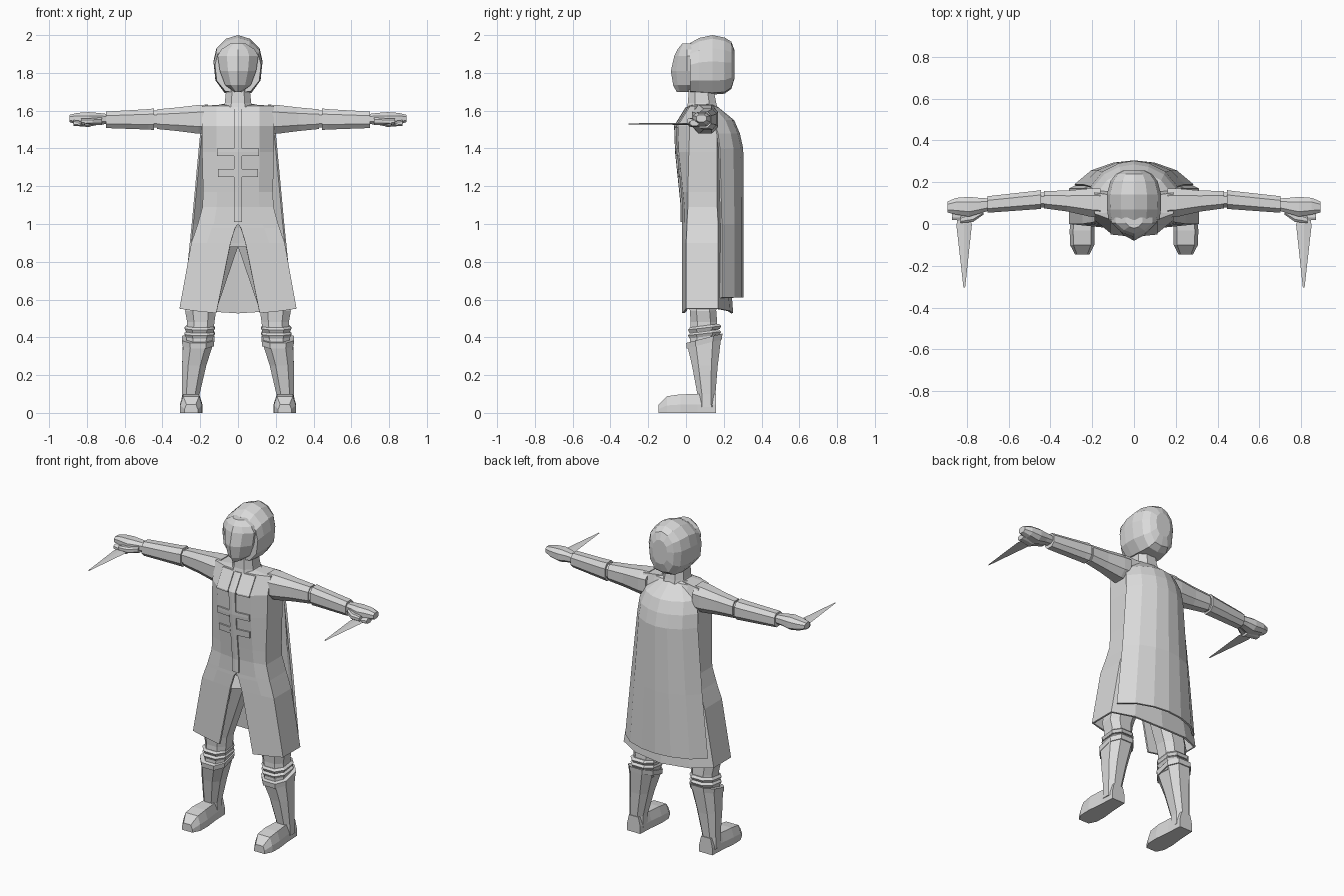
import bpy, bmesh
from mathutils import Vector

cube = bpy.data.objects.get("Cube")
if cube:
    bpy.data.objects.remove(cube, do_unlink=True)

grey = bpy.data.materials.new("light_grey")
grey.use_nodes = True
COLOUR = (0.7, 0.7, 0.7, 1)
grey.diffuse_color = COLOUR
grey.node_tree.nodes["Principled BSDF"].inputs["Base Color"].default_value = COLOUR


def loft(name, rings, closed=True, mirror=False, thick=0):
    """Skin a row of equal cross-sections; closed ones get end caps."""
    bm = bmesh.new()
    rows = [[bm.verts.new(p) for p in ring] for ring in rings]
    n = len(rows[0])
    for a, b in zip(rows, rows[1:]):
        for i in range(n if closed else n - 1):
            j = (i + 1) % n
            bm.faces.new((a[i], a[j], b[j], b[i]))
    if closed:
        bm.faces.new(rows[0])
        bm.faces.new(rows[-1])
    bmesh.ops.recalc_face_normals(bm, faces=bm.faces)
    mesh = bpy.data.meshes.new(name)
    bm.to_mesh(mesh)
    bm.free()
    mesh.materials.append(grey)
    obj = bpy.data.objects.new(name, mesh)
    bpy.context.collection.objects.link(obj)
    if mirror:
        obj.modifiers.new("mirror", 'MIRROR')
    if thick:
        solid = obj.modifiers.new("thickness", 'SOLIDIFY')
        solid.thickness = thick
        solid.offset = -1
    return obj


OCTAGON = [(1, -.5), (1, .5), (.5, 1), (-.5, 1), (-1, .5), (-1, -.5), (-.5, -1), (.5, -1)]


def level_ring(z, cx, cy, rx, ry, tilt=0):
    return [(cx + u * rx, cy + v * ry, z + v * tilt) for u, v in OCTAGON]


def arm_ring(x, y0, y1, z0, z1):
    return [(x, (y0 + y1) / 2 + u * (y1 - y0) / 2, (z0 + z1) / 2 + v * (z1 - z0) / 2)
            for u, v in OCTAGON]


# Coat: z, half width, slit half width, front, side front, side back, back
COAT = [
    (.54, .31, .115, -.02, 0, .17, .25),
    (.90, .247, .04, -.02, 0, .17, .22),
    (.98, .22, .015, -.02, .005, .17, .21),
    (1.0, .213, 0, -.02, .005, .17, .205),
    (1.09, .188, 0, -.02, .01, .165, .2),
    (1.17, .185, 0, -.028, .01, .165, .2),
    (1.38, .19, 0, -.05, .015, .165, .2),
    (1.52, .19, 0, -.055, .02, .165, .2),
    (1.625, .19, 0, .01, .05, .15, .16),
    (1.635, .05, 0, .04, .06, .13, .14),
]


def coat_row(level):
    z, w, s, f, sf, sb, b = level
    hem = .012 if z < .6 else 0
    return [(s, f, z - hem), (s + (w - s) * .6, f + .012, z), (w, sf, z + hem),
            (w, sb, z + hem), (w * .6, b - .018, z), (0, b, z - hem)]


loft("coat", [coat_row(c) for c in COAT], False, True, .012)


def coat_front(x, z):
    """Front depth of the coat at a point."""
    for a, b in zip(COAT, COAT[1:]):
        if a[0] <= z <= b[0]:
            t = (z - a[0]) / (b[0] - a[0])
            row = [Vector(p).lerp(Vector(q), t) for p, q in zip(coat_row(a), coat_row(b))]
            p, q = (row[0], row[1]) if x < row[1].x else (row[1], row[2])
            return p.y + (q.y - p.y) * (x - p.x) / (q.x - p.x)
    return 0


def coat_plate(name, x0, x1, heights, lift):
    rows = [[(x, coat_front(x, z) - lift, z) for x in (x0, x1)] for z in heights]
    front = loft(name, [[r[0], r[1], (r[1][0], r[1][1] + lift + .003, r[1][2]),
                         (r[0][0], r[0][1] + lift + .003, r[0][2])] for r in rows], mirror=True)
    return front


# Coat fastenings and shoulder yoke
coat_plate("front_placket", 0, .022, [1.01, 1.09, 1.17, 1.38, 1.52, 1.62], .008)
coat_plate("upper_strap", .022, .11, [1.36, 1.38, 1.4], .009)
coat_plate("lower_strap", .022, .105, [1.25, 1.29], .009)
coat_plate("chest_yoke", .03, .112, [1.51, 1.52, 1.62], .007)

# Cape: z, half width, edge depth, back depth
CAPE = [
    (.61, .285, .19, .305), (1.0, .245, .19, .305), (1.4, .208, .18, .303),
    (1.48, .2, .17, .285), (1.55, .18, .145, .255), (1.635, .085, .11, .15),
]
CURVE = [(0, 0), (.35, .1), (.72, .42), (1, 1)]
loft("cape", [[(u * w, b - (b - e) * v, z) for u, v in CURVE] for z, w, e, b in CAPE],
     False, True, .012)

# Neck and collar
loft("neck", [level_ring(1.6, 0, .085, .08, .085), level_ring(1.64, 0, .085, .07, .075),
              level_ring(1.72, 0, .08, .062, .065)])

# Hood: depth, half width, bottom, top
HOOD_SHAPE = [(0, 1), (.48, .94), (.88, .78), (1, .56), (.92, .24), (.55, .03)]
HOOD = [(.02, .122, 1.695, 1.957), (.07, .129, 1.69, 1.985), (.14, .13, 1.685, 2.0),
        (.205, .113, 1.69, 1.987), (.24, .085, 1.715, 1.965), (.257, .05, 1.77, 1.92)]
outline = HOOD_SHAPE + [(0, 0)] + [(-u, v) for u, v in reversed(HOOD_SHAPE[1:])]
loft("hood", [[(u * w, y, lo + v * (hi - lo)) for u, v in outline] for y, w, lo, hi in HOOD])

# Face mask: height, half width, ridge depth
MASK = [(1.7, .02, -.05), (1.735, .068, -.068), (1.81, .096, -.08),
        (1.89, .108, -.062), (1.925, .088, -.045), (1.955, .04, -.02)]
loft("face_mask", [[(-w, .03, z), (-w, .005, z), (-w * .55, f * .65, z), (0, f, z),
                    (w * .55, f * .65, z), (w, .005, z), (w, .03, z)] for z, w, f in MASK])

# Arms
loft("upper_arm", [arm_ring(.16, .03, .17, 1.48, 1.632), arm_ring(.21, .035, .17, 1.478, 1.63),
                   arm_ring(.32, .06, .16, 1.492, 1.617),
                   arm_ring(.43, .075, .158, 1.503, 1.607)], mirror=True)
loft("elbow", [arm_ring(.42, .08, .15, 1.51, 1.6), arm_ring(.47, .08, .15, 1.51, 1.6)],
     mirror=True)
loft("forearm", [arm_ring(.445, .072, .162, 1.498, 1.612), arm_ring(.475, .07, .158, 1.5, 1.608),
                 arm_ring(.7, .054, .133, 1.508, 1.595)], mirror=True)
loft("hand", [arm_ring(.69, .065, .122, 1.53, 1.582), arm_ring(.74, .05, .125, 1.525, 1.588),
              arm_ring(.79, .035, .13, 1.515, 1.592), arm_ring(.85, .045, .125, 1.525, 1.588),
              arm_ring(.892, .055, .108, 1.54, 1.578)], mirror=True)
loft("thumb", [arm_ring(.72, .045, .08, 1.525, 1.565), arm_ring(.77, .01, .06, 1.525, 1.56),
               arm_ring(.83, .005, .035, 1.53, 1.558)], mirror=True)
loft("curled_fingers", [arm_ring(.785, .012, .07, 1.513, 1.54),
                        arm_ring(.87, .02, .07, 1.52, 1.55)], mirror=True)

# Blades held forward
loft("blade", [[(cx - r, y, 1.53), (cx, y, 1.53 + t), (cx + r, y, 1.53), (cx, y, 1.53 - t)]
               for y, cx, r, t in [(.05, .813, .025, .005), (-.005, .813, .037, .005),
                                   (-.305, .812, .004, .003)]], mirror=True)

# Legs and knee wraps
loft("leg", [level_ring(.88, .1, .09, .1, .08), level_ring(.54, .198, .09, .082, .07),
             level_ring(.48, .197, .095, .072, .07), level_ring(.36, .205, .095, .07, .075)],
     mirror=True)
for name, z in (("upper_knee_wrap", .45), ("lower_knee_wrap", .42)):
    loft(name, [level_ring(z - .016, .203, .098, .072, .08, .01),
                level_ring(z, .203, .098, .08, .088, .01),
                level_ring(z + .012, .2, .097, .07, .076, .01)], mirror=True)

# Boots
loft("boot_cuff", [level_ring(.365, .211, .097, .083, .093, .025),
                   level_ring(.395, .211, .097, .086, .096, .025)], mirror=True)
loft("boot_shaft", [level_ring(.38, .211, .097, .08, .09, .025),
                    level_ring(.25, .232, .1, .064, .068),
                    level_ring(.1, .25, .108, .047, .048),
                    level_ring(.03, .25, .11, .05, .048)], mirror=True)
FOOT = [(.16, .045, .1), (.06, .05, .1), (-.03, .06, .098), (-.1, .058, .088), (-.145, .035, .045)]
loft("boot_foot", [[(.248 + u * r, y, v * h) for u, v in
                    [(-1, 0), (1, 0), (1, .45), (.72, 1), (-.72, 1), (-1, .45)]]
                   for y, r, h in FOOT], mirror=True)
